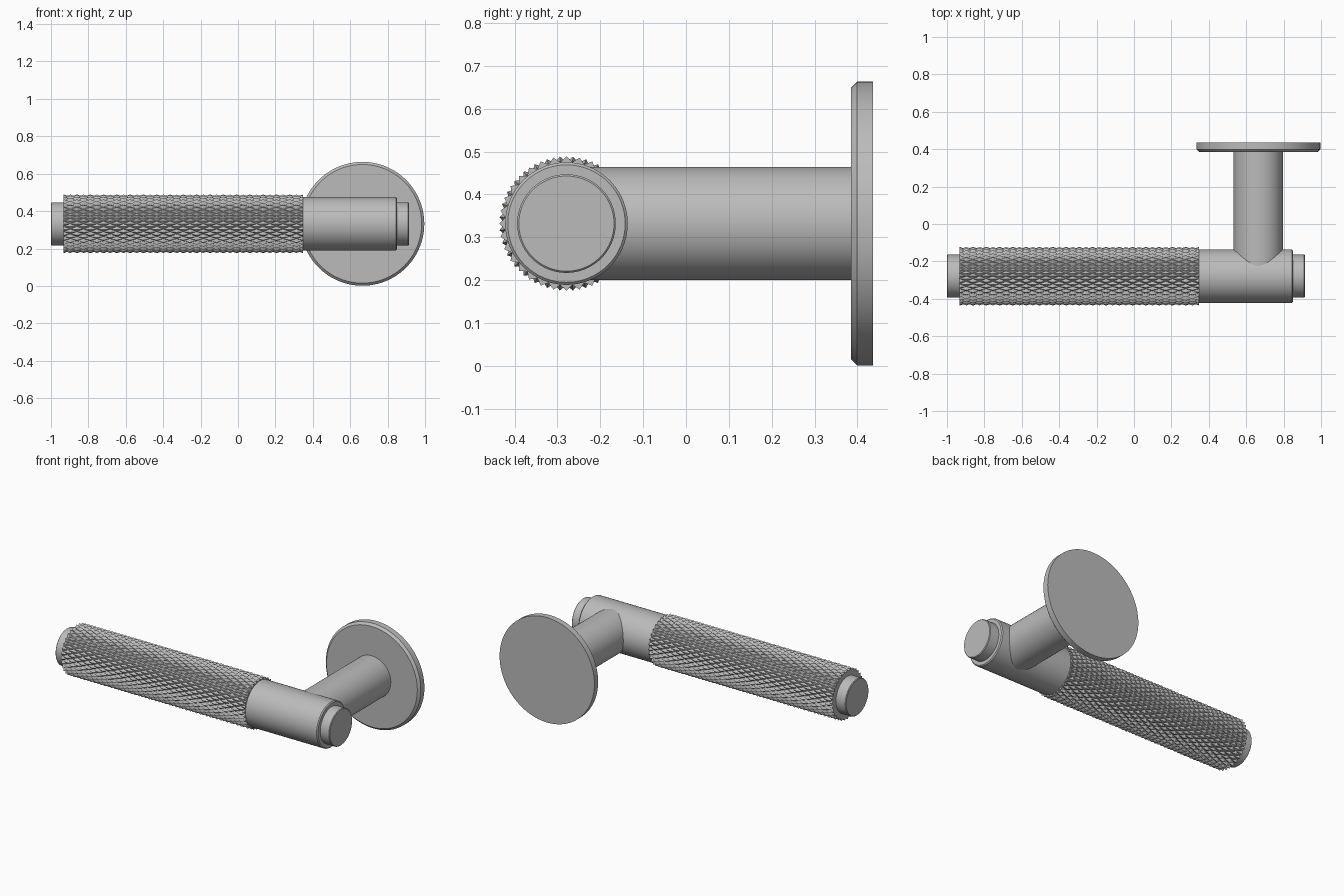
import bpy, bmesh, math
from mathutils import Matrix, Vector

cube = bpy.data.objects.get("Cube")
if cube:
    bpy.data.objects.remove(cube)

# Shared metal finish
metal = bpy.data.materials.new("satin grey metal")
metal.use_nodes = True
colour = (0.5, 0.5, 0.5, 1)
metal.diffuse_color = colour
metal.node_tree.nodes["Principled BSDF"].inputs["Base Color"].default_value = colour

HEIGHT = 0.332      # height of every axis
GRIP_Y = -0.279     # grip axis
NECK_X = 0.665      # neck and rose axis
ALONG_X = Matrix.Translation((0, GRIP_Y, HEIGHT)) @ Matrix.Rotation(math.pi / 2, 4, 'Y')
ALONG_Y = Matrix.Translation((NECK_X, 0, HEIGHT)) @ Matrix.Rotation(-math.pi / 2, 4, 'X')


def rings_to_object(name, rings, placement, smooth, knurled=False):
    """Skin a stack of rings, cap both ends and place the result."""
    bm = bmesh.new()
    loops = [[bm.verts.new(p) for p in ring] for ring in rings]
    count = len(loops[0])
    for i, (a, b) in enumerate(zip(loops, loops[1:])):
        for j in range(count):
            k = (j + 1) % count
            quad = [a[j], a[k], b[k], b[j]]
            if not knurled:
                bm.faces.new(quad)
            elif (i + j) % 2:       # split along the groove
                bm.faces.new((quad[0], quad[1], quad[2]))
                bm.faces.new((quad[0], quad[2], quad[3]))
            else:
                bm.faces.new((quad[0], quad[1], quad[3]))
                bm.faces.new((quad[1], quad[2], quad[3]))
    bm.faces.new(loops[0][::-1])
    bm.faces.new(loops[-1])
    bmesh.ops.recalc_face_normals(bm, faces=bm.faces)
    mesh = bpy.data.meshes.new(name)
    bm.to_mesh(mesh)
    bm.free()
    mesh.materials.append(metal)
    obj = bpy.data.objects.new(name, mesh)
    bpy.context.collection.objects.link(obj)
    obj.matrix_world = placement
    if smooth:
        bpy.ops.object.select_all(action='DESELECT')
        obj.select_set(True)
        bpy.context.view_layer.objects.active = obj
        bpy.ops.object.shade_smooth_by_angle(angle=math.radians(30))
    return obj


def ring(radius, along, count):
    step = math.tau / count
    return [Vector((radius(j) * math.cos(j * step), radius(j) * math.sin(j * step), along))
            for j in range(count)]


def rod(name, start, end, radius, placement, bevel_start=0.0, bevel_end=0.0, sides=96):
    """Cylinder with optional chamfers on its two rims."""
    profile = [(start, radius - bevel_start)]
    if bevel_start:
        profile.append((start + bevel_start, radius))
    if bevel_end:
        profile.append((end - bevel_end, radius))
    profile.append((end, radius - bevel_end))
    rings = [ring(lambda j, r=r: r, along, sides) for along, r in profile]
    return rings_to_object(name, rings, placement, True)


# Wall rose and neck
rod("wall_rose", 0.385, 0.436, 0.331, ALONG_Y, bevel_start=0.014, sides=128)
rod("neck", GRIP_Y, 0.39, 0.132, ALONG_Y)

# Plain sleeve and the two end caps
rod("sleeve", 0.33, 0.85, 0.143, ALONG_X, bevel_end=0.006)
rod("inner_end_cap", 0.84, 0.914, 0.115, ALONG_X, bevel_end=0.004)
rod("outer_end_cap", -1.0, -0.92, 0.115, ALONG_X, bevel_start=0.004)

# Knurled grip: alternating peaks and valleys form elongated diamonds
AROUND, LENGTHS = 64, 36
GRIP_START, GRIP_END = -0.932, 0.348
PEAK, VALLEY = 0.157, 0.144
grip_rings = []
for i in range(LENGTHS + 1):
    along = GRIP_START + (GRIP_END - GRIP_START) * i / LENGTHS
    grip_rings.append(ring(lambda j, i=i: VALLEY if (i + j) % 2 else PEAK, along, AROUND))
rings_to_object("knurled_grip", grip_rings, ALONG_X, False, knurled=True)
